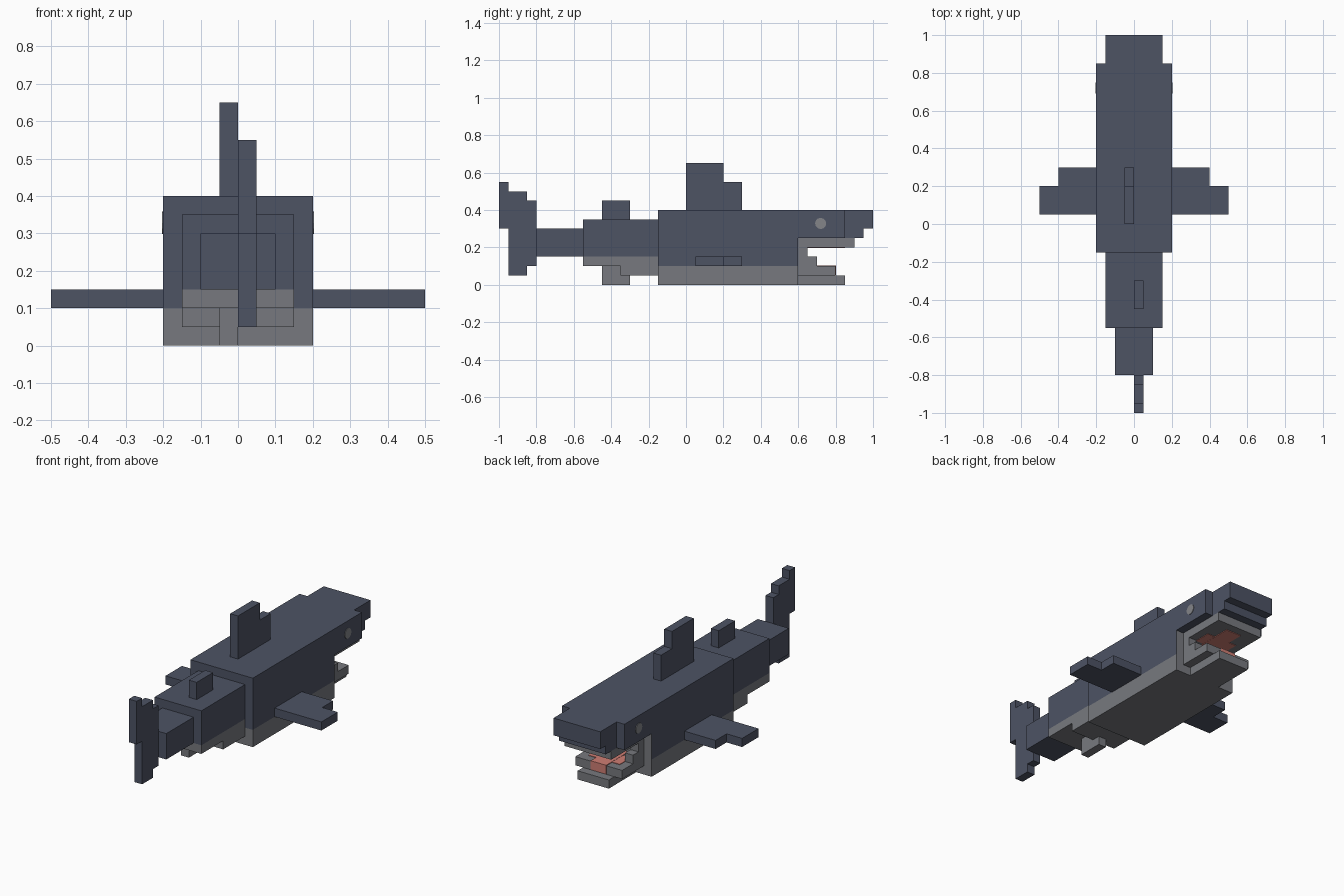
import bpy, bmesh, math

if "Cube" in bpy.data.objects:
    bpy.data.objects.remove(bpy.data.objects["Cube"])


def material(name, rgb):
    lin = [((c / 255 + 0.055) / 1.055) ** 2.4 for c in rgb] + [1.0]
    m = bpy.data.materials.new(name)
    m.use_nodes = True
    m.diffuse_color = lin
    m.node_tree.nodes["Principled BSDF"].inputs["Base Color"].default_value = lin
    return m


SLATE = material("slate_skin", (77, 83, 100))
GREY = material("belly_grey", (119, 121, 126))
EYE = material("eye_grey", (131, 133, 137))
PINK = material("mouth_pink", (207, 126, 116))


def prism(name, x0, x1, profile, *mats):
    """Extrude a (y, z) side profile from x0 to x1."""
    bm = bmesh.new()
    face = bm.faces.new([bm.verts.new((x0, y, z)) for y, z in profile])
    ext = bmesh.ops.extrude_face_region(bm, geom=[face])["geom"]
    moved = [g for g in ext if isinstance(g, bmesh.types.BMVert)]
    bmesh.ops.translate(bm, verts=moved, vec=(x1 - x0, 0, 0))
    bmesh.ops.recalc_face_normals(bm, faces=bm.faces)
    mesh = bpy.data.meshes.new(name)
    bm.to_mesh(mesh)
    bm.free()
    for m in mats:
        mesh.materials.append(m)
    ob = bpy.data.objects.new(name, mesh)
    bpy.context.collection.objects.link(ob)
    return ob


def box(name, x0, x1, y0, y1, z0, z1, mat):
    return prism(name, x0, x1, [(y0, z0), (y1, z0), (y1, z1), (y0, z1)], mat)


# Main body with overhanging head; the face behind the mouth is grey
body = prism("body_and_head", -0.2, 0.2,
             [(-0.15, 0.1), (0.6, 0.1), (0.6, 0.25), (0.85, 0.25),
              (0.85, 0.4), (-0.15, 0.4)], SLATE, GREY)
for p in body.data.polygons:
    if p.normal.y > 0.9 and p.center.z < 0.25:
        p.material_index = 1
box("belly", -0.2, 0.2, -0.15, 0.6, 0, 0.1, GREY)

# Snout and upper lip
prism("snout", -0.15, 0.15,
      [(0.85, 0.25), (0.95, 0.25), (0.95, 0.3), (1, 0.3), (1, 0.4), (0.85, 0.4)],
      SLATE)
box("upper_lip", -0.15, 0.15, 0.6, 0.9, 0.2, 0.25, GREY)

# Lower jaw in two layers
box("jaw_base", -0.1, 0.1, 0.6, 0.85, 0, 0.05, GREY)
box("jaw_rim", -0.15, 0.15, 0.6, 0.8, 0.05, 0.1, GREY)

# Tongue and palate, thin plus-shaped inlays
box("tongue", -0.05, 0.05, 0.6, 0.803, 0.052, 0.104, PINK)
box("tongue_sides", -0.1, 0.1, 0.65, 0.75, 0.096, 0.103, PINK)
box("palate", -0.05, 0.05, 0.6, 0.85, 0.196, 0.202, PINK)
box("palate_sides", -0.1, 0.1, 0.65, 0.75, 0.197, 0.203, PINK)

# Rear body: slate above, stepped grey underside
box("rear_body", -0.15, 0.15, -0.55, -0.15, 0.15, 0.35, SLATE)
prism("rear_belly", -0.15, 0.15,
      [(-0.55, 0.1), (-0.35, 0.1), (-0.35, 0.05), (-0.15, 0.05),
       (-0.15, 0.15), (-0.55, 0.15)], GREY)
box("tail_stem", -0.1, 0.1, -0.8, -0.55, 0.15, 0.3, SLATE)

# Fins on the centre line
prism("tail_fin", 0, 0.05,
      [(-1, 0.3), (-0.95, 0.3), (-0.95, 0.05), (-0.85, 0.05), (-0.85, 0.1),
       (-0.8, 0.1), (-0.8, 0.45), (-0.85, 0.45), (-0.85, 0.5), (-0.95, 0.5),
       (-0.95, 0.55), (-1, 0.55)], SLATE)
prism("dorsal_fin", -0.05, 0,
      [(0, 0.4), (0.3, 0.4), (0.3, 0.55), (0.2, 0.55), (0.2, 0.65), (0, 0.65)],
      SLATE)
box("second_dorsal_fin", 0, 0.05, -0.45, -0.3, 0.35, 0.45, SLATE)
box("underside_fin", -0.05, 0, -0.45, -0.3, 0, 0.1, GREY)

# Paired parts: side fins, mouth corners and eyes
eye_ring = [(0.72 + 0.03 * math.cos(a * math.pi / 6),
             0.328 + 0.03 * math.sin(a * math.pi / 6)) for a in range(12)]
for side, s in (("left", 1), ("right", -1)):
    box(side + "_fin_root", 0.2 * s, 0.4 * s, 0.05, 0.3, 0.1, 0.15, SLATE)
    box(side + "_fin_tip", 0.4 * s, 0.5 * s, 0.05, 0.2, 0.1, 0.15, SLATE)
    prism(side + "_mouth_corner", 0.1 * s, 0.15 * s,
          [(0.6, 0.1), (0.7, 0.1), (0.7, 0.15), (0.65, 0.15),
           (0.65, 0.2), (0.6, 0.2)], GREY)
    prism(side + "_eye", 0.198 * s, 0.203 * s, eye_ring, EYE)
